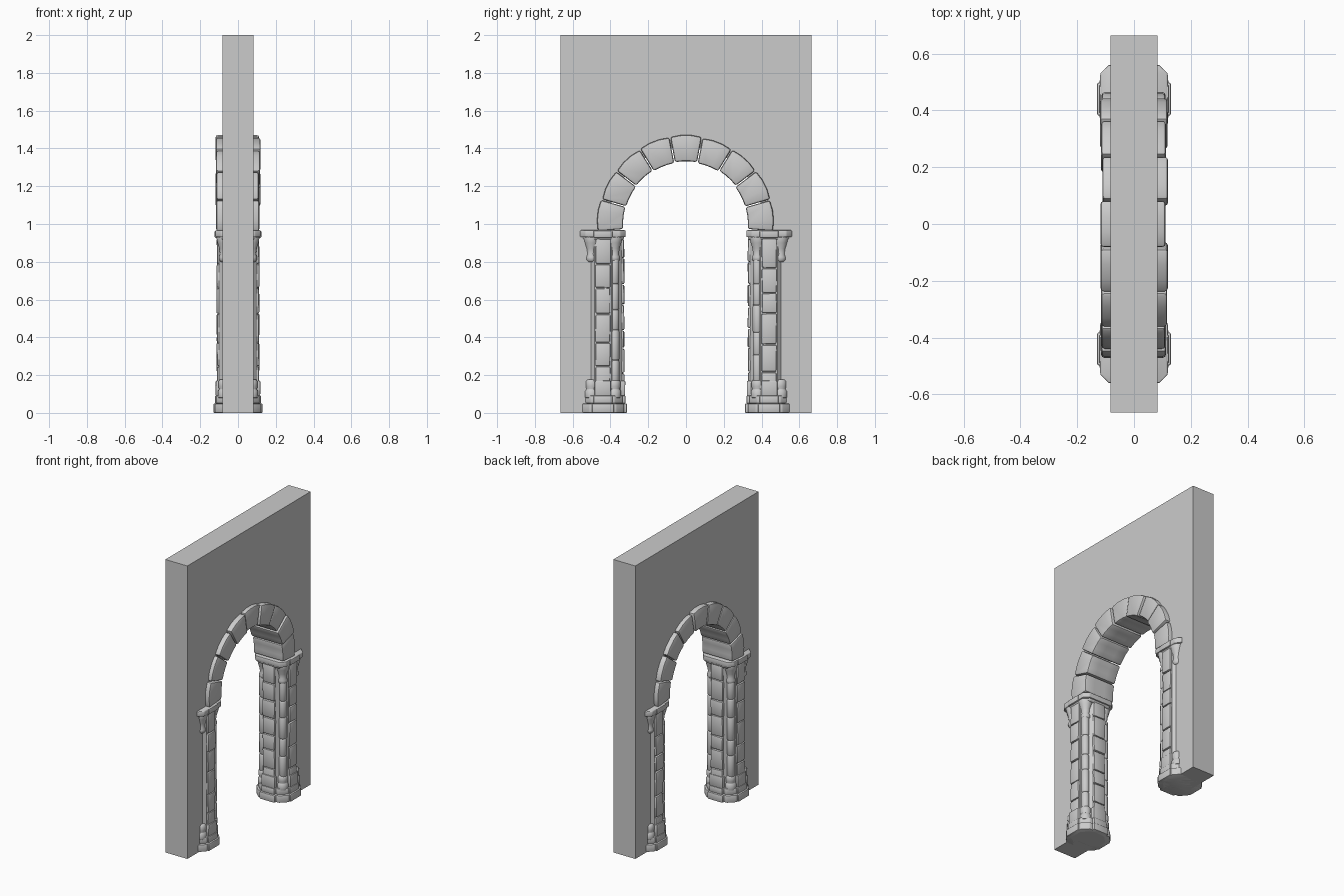
import bpy, bmesh, math, random
from math import sin, cos, pi, radians

if "Cube" in bpy.data.objects:
    bpy.data.objects.remove(bpy.data.objects["Cube"])

random.seed(4)
rnd = random.uniform


def finish(name, bm, bevel=0.0, angle=40):
    bmesh.ops.recalc_face_normals(bm, faces=bm.faces)
    if bevel:
        edges = [e for e in bm.edges if e.calc_face_angle(0) > radians(35)]
        bmesh.ops.bevel(bm, geom=edges, offset=bevel, segments=2, profile=0.5,
                        affect='EDGES', clamp_overlap=True)
    me = bpy.data.meshes.new(name)
    bm.to_mesh(me)
    bm.free()
    if bevel:
        me.polygons.foreach_set("use_smooth", [True] * len(me.polygons))
        me.set_sharp_from_angle(angle=radians(angle))
    ob = bpy.data.objects.new(name, me)
    bpy.context.collection.objects.link(ob)
    return ob


def loft(bm, rings):
    """Closed solid through a list of equal-length point rings."""
    vs = [[bm.verts.new(p) for p in r] for r in rings]
    n = len(vs[0])
    for a, b in zip(vs, vs[1:]):
        for i in range(n):
            bm.faces.new((a[i], a[(i + 1) % n], b[(i + 1) % n], b[i]))
    bm.faces.new(vs[0][::-1])
    bm.faces.new(vs[-1])


def block(bm, cx, cy, hx, hy, z0, z1, j=0.0):
    plan = [(-1, -1), (1, -1), (1, 1), (-1, 1)]
    loft(bm, [[(cx + a * (hx + rnd(-j, j)), cy + b * (hy + rnd(-j, j)), z + rnd(-j, j) * 0.6)
               for a, b in plan] for z in (z0, z1)])


def octagon(bm, cy, hx, hy, c, z0, z1, top=0.0):
    def ring(x, y, z):
        return [(px, cy + py, z) for px, py in
                ((-x + c, -y), (x - c, -y), (x, -y + c), (x, y - c),
                 (x - c, y), (-x + c, y), (-x, y - c), (-x, -y + c))]
    loft(bm, [ring(hx, hy, z0), ring(hx + top, hy + top, z1)])


def turned(bm, cx, cy, profile, n=14):
    loft(bm, [[(cx + r * cos(2 * pi * i / n), cy + r * sin(2 * pi * i / n), z)
               for i in range(n)] for r, z in profile])


def courses(z0, z1, n):
    step = (z1 - z0) / n
    return [z0] + [z0 + step * (i + rnd(-0.15, 0.15)) for i in range(1, n)] + [z1]


CZ, RI, RO = 1.0, 0.33, 0.465

# wall slab with arched opening
R = 0.41
outline = [(-0.665, 0), (-R, 0)]
outline += [(-R * cos(pi * i / 32), CZ + R * sin(pi * i / 32)) for i in range(33)]
outline += [(R, 0), (0.665, 0), (0.665, 2), (-0.665, 2)]
bm = bmesh.new()
loft(bm, [[(x, y, z) for y, z in outline] for x in (-0.083, 0.083)])
finish("wall", bm)

# arch ring of nine wedge stones
bm = bmesh.new()
start, span = radians(-5), radians(190) / 9
for k in range(9):
    a0, a1 = start + k * span + 0.007, start + (k + 1) * span - 0.007
    ri, ro = RI + rnd(-0.004, 0.004), RO + rnd(-0.005, 0.004)
    angs = [a0 + (a1 - a0) * t / 3 for t in range(4)]
    bulge = [0, 0.004, 0.004, 0]
    prof = [(ro + b, a) for a, b in zip(angs, bulge)] + [(ri, a) for a in reversed(angs)]
    d0, d1 = rnd(0.109, 0.121), rnd(0.109, 0.121)
    loft(bm, [[(x, r * cos(a), CZ + r * sin(a)) for r, a in prof]
              for x in (-d0, -0.04, 0.04, d1)])
finish("arch_stones", bm, 0.011)

for side, label in ((-1, "left"), (1, "right")):
    cy = side * 0.44

    # solid core behind the masonry joints
    bm = bmesh.new()
    octagon(bm, cy, 0.1, 0.1, 0.055, 0.0, 0.93)
    finish(label + "_pillar_core", bm)

    # cross-shaped pilaster courses
    bm = bmesh.new()
    zs = courses(0.09, 0.925, 6)
    for z0, z1 in zip(zs, zs[1:]):
        block(bm, 0, cy, 0.112, 0.04, z0 + 0.002, z1 - 0.002, 0.0025)
    zs = courses(0.09, 0.925, 7)
    for z0, z1 in zip(zs, zs[1:]):
        block(bm, 0, cy - side * 0.056, 0.045, 0.057, z0 + 0.002, z1 - 0.002, 0.0025)
    finish(label + "_pilasters", bm, 0.008)

    # round shafts in the corners, with plinths and flared capitals
    bm = bmesh.new()
    for sx in (-1, 1):
        for off, x, r in ((-0.062, 0.074, 0.025), (0.045, 0.069, 0.021)):
            y = cy + side * off
            zs = courses(0.16, 0.82, 5)
            for z0, z1 in zip(zs, zs[1:]):
                q = r + rnd(-0.001, 0.001)
                turned(bm, sx * x, y, [(q - 0.004, z0), (q, z0 + 0.008),
                                       (q, z1 - 0.008), (q - 0.004, z1)])
        for off in (-0.06, 0.06):
            x, y = sx * 0.07, cy + side * off
            turned(bm, x, y, [(0.037, 0.08), (0.037, 0.115), (0.030, 0.125),
                              (0.034, 0.14), (0.034, 0.165), (0.025, 0.178)])
            turned(bm, x, y, [(0.022, 0.80), (0.030, 0.81), (0.031, 0.825), (0.025, 0.84),
                              (0.029, 0.87), (0.038, 0.9), (0.045, 0.93)])
    finish(label + "_corner_shafts", bm, 0.002, 50)

    # stepped base
    bm = bmesh.new()
    for z0, z1, s in ((0.0, 0.05, 0.0), (0.05, 0.092, 0.008)):
        octagon(bm, cy, 0.121 - s, 0.112 - s, 0.042, z0, z1)
        block(bm, 0, cy, 0.13 - s, 0.058 - s, z0, z1)
        block(bm, 0, cy - side * 0.012, 0.058 - s, 0.116 - s, z0, z1)
    block(bm, 0, cy, 0.118, 0.044, 0.09, 0.17, 0.001)
    block(bm, 0, cy - side * 0.06, 0.05, 0.058, 0.09, 0.17, 0.001)
    finish(label + "_base", bm, 0.006)

    # capital slab
    bm = bmesh.new()
    octagon(bm, cy, 0.108, 0.108, 0.035, 0.915, 0.932, 0.006)
    octagon(bm, cy, 0.119, 0.121, 0.03, 0.93, 0.967)
    block(bm, 0, cy, 0.124, 0.05, 0.927, 0.965)
    finish(label + "_capital", bm, 0.006)
